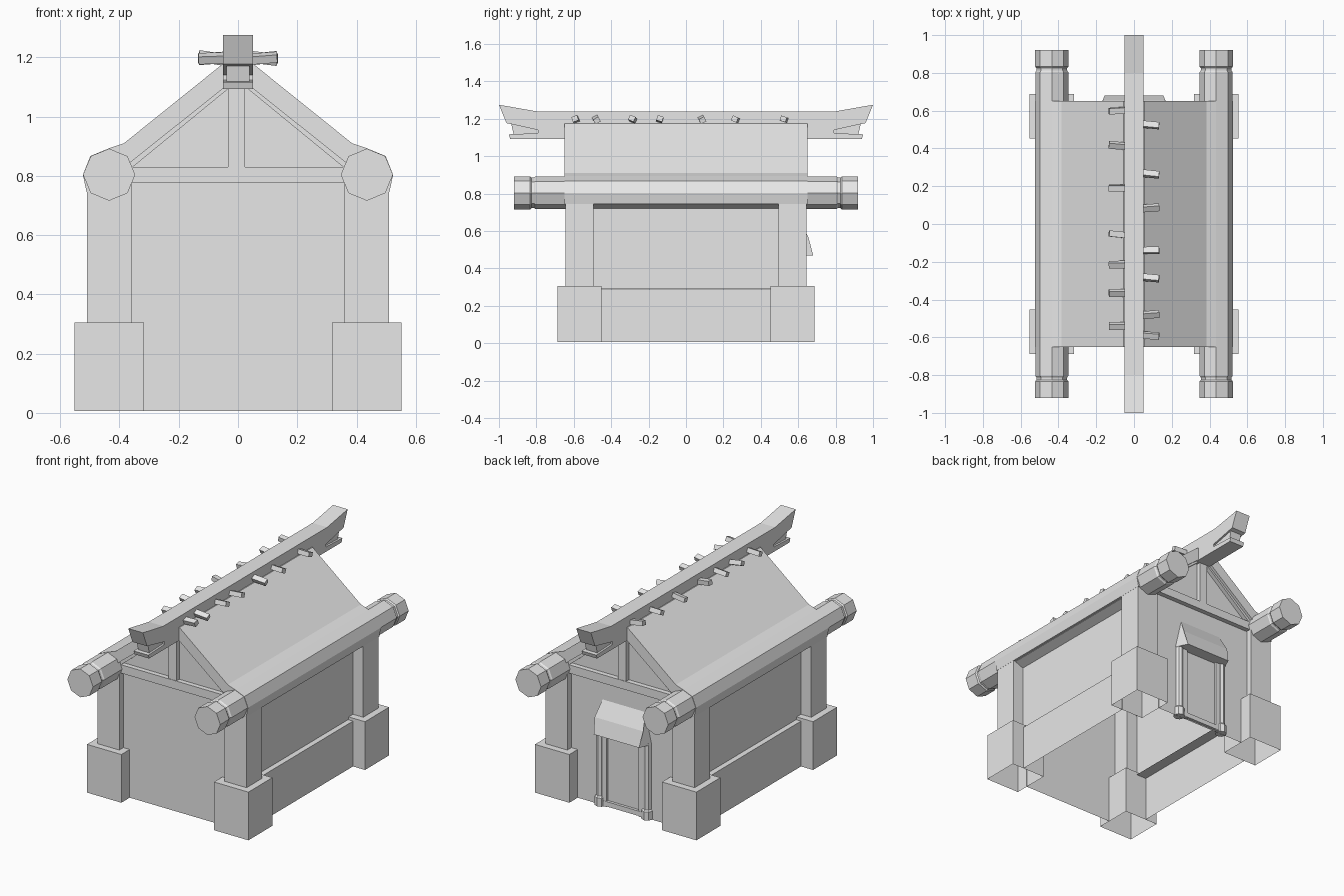
import bpy, bmesh, math, random
from mathutils import Matrix, Vector

random.seed(4)
cube = bpy.data.objects.get("Cube")
if cube:
    bpy.data.objects.remove(cube, do_unlink=True)

GREY = (0.8, 0.8, 0.8, 1)
mat = bpy.data.materials.new("plain_grey")
mat.use_nodes = True
mat.diffuse_color = GREY
mat.node_tree.nodes["Principled BSDF"].inputs["Base Color"].default_value = GREY

GROUND = 0.007


def finish(name, bm, open_below=None):
    """Store the mesh; faces lying wholly under open_below are left out."""
    bmesh.ops.recalc_face_normals(bm, faces=bm.faces)
    if open_below is not None:
        low = [f for f in bm.faces if all(v.co.z < open_below for v in f.verts)]
        bmesh.ops.delete(bm, geom=low, context="FACES")
    mesh = bpy.data.meshes.new(name)
    bm.to_mesh(mesh)
    bm.free()
    mesh.materials.append(mat)
    ob = bpy.data.objects.new(name, mesh)
    bpy.context.scene.collection.objects.link(ob)
    return ob


def box(name, x, y, z, open_below=None):
    """Box from (min, max) ranges."""
    bm = bmesh.new()
    bmesh.ops.create_cube(bm, size=1)
    for v in bm.verts:
        v.co = [r[0] if c < 0 else r[1] for r, c in zip((x, y, z), v.co)]
    return finish(name, bm, open_below)


def prism(name, profile, lo, hi, axis, open_below=None):
    """Extrude a profile: (x, z) points along y, or (y, z) points along x."""
    bm = bmesh.new()

    def place(p, t):
        return (p[0], t, p[1]) if axis == "y" else (t, p[0], p[1])
    face = bm.faces.new([bm.verts.new(place(p, lo)) for p in profile])
    ext = bmesh.ops.extrude_face_region(bm, geom=[face], use_keep_orig=True)
    shift = Vector((0, hi - lo, 0) if axis == "y" else (hi - lo, 0, 0))
    bmesh.ops.translate(bm, vec=shift,
                        verts=[g for g in ext["geom"] if isinstance(g, bmesh.types.BMVert)])
    return finish(name, bm, open_below)


def sheet(name, path, lo, hi):
    """Thin folded panel: an open (x, z) path swept along y."""
    bm = bmesh.new()
    rows = [[bm.verts.new((x, y, z)) for y in (lo, hi)] for x, z in path]
    for a, b in zip(rows, rows[1:]):
        bm.faces.new((a[0], a[1], b[1], b[0]))
    return finish(name, bm)


def turned(name, rings, centre, axis, sides=8):
    """Faceted turned piece from (distance, radius) rings along y or z."""
    bm = bmesh.new()
    loops = []
    for t, r in rings:
        loop = []
        for i in range(sides):
            a = math.tau * i / sides
            u, w = r * math.cos(a), r * math.sin(a)
            off = Vector((u, t, w) if axis == "y" else (u, w, t))
            loop.append(bm.verts.new(Vector(centre) + off))
        loops.append(loop)
    for a, b in zip(loops, loops[1:]):
        for i in range(sides):
            j = (i + 1) % sides
            bm.faces.new((a[i], a[j], b[j], b[i]))
    bm.faces.new(loops[0])
    bm.faces.new(loops[-1])
    return finish(name, bm)


def span(s, a, b):
    return (min(s * a, s * b), max(s * a, s * b))


def mirrored(points):
    return points + [(-u, v) for u, v in reversed(points)]


# Hollow body with gable ends, its end walls reaching down between the feet
prism("body_walls", mirrored([(0.318, GROUND), (0.318, 0.29), (0.44, 0.29),
                              (0.44, 0.8), (0.37, 0.845), (0.03, 1.11)]),
      -0.605, 0.605, "y", open_below=0.3)

for sx, side in ((1, "left"), (-1, "right")):
    # Plinth panel and ledge between the feet
    sheet(f"plinth_{side}", [(sx * 0.47, GROUND), (sx * 0.47, 0.287), (sx * 0.4, 0.287)],
          -0.455, 0.455)

    # Eave log with grooved ends
    half = [(0.805, 0.087), (0.813, 0.081), (0.825, 0.081), (0.833, 0.088), (0.92, 0.088)]
    rings = [(-t, r) for t, r in reversed(half)] + half
    turned(f"eave_log_{side}", rings, (sx * 0.435, 0, 0.804), "y")

    # Roof slope wrapping over the outside of the log
    slope = [(0, 1.175), (0.055, 1.175), (0.385, 0.91), (0.435, 0.893),
             (0.498, 0.867), (0.5235, 0.804), (0.511, 0.745), (0.48, 0.745),
             (0.435, 0.82), (0.37, 0.84), (0.05, 1.095), (0, 1.095)]
    prism(f"roof_{side}", [(sx * x, z) for x, z in slope], -0.65, 0.65, "y")

    for sy, end in ((-1, "front"), (1, "back")):
        box(f"foot_{end}_{side}", span(sx, 0.317, 0.552), span(sy, 0.452, 0.687),
            (GROUND, 0.305), open_below=0.1)
        box(f"post_{end}_{side}", span(sx, 0.36, 0.51), span(sy, 0.495, 0.645), (0.3, 0.8))
        rafter = [(0.388, 0.83), (0.355, 0.83), (0.035, 1.092), (0.06, 1.1)]
        prism(f"rafter_{end}_{side}", [(sx * x, z) for x, z in rafter],
              *span(sy, 0.6, 0.632), "y")

# Gable framing
for sy, end in ((-1, "front"), (1, "back")):
    box(f"tie_beam_{end}", (-0.37, 0.37), span(sy, 0.6, 0.635), (0.778, 0.83))
    box(f"king_post_{end}", (-0.033, 0.023), span(sy, 0.6, 0.632), (0.83, 1.1))

# Ridge beam with upswept, notched ends
ridge = [(0.94, 1.093), (0.948, 1.117), (0.79, 1.123), (0.79, 1.14),
         (0.96, 1.177), (1.0, 1.275), (0.8, 1.24)]
prism("ridge_beam", mirrored(ridge), -0.05, 0.05, "x")
for sy, end in ((-1, "front"), (1, "back")):
    filler = [(0.78, 1.11), (0.92, 1.11), (0.935, 1.175), (0.78, 1.15)]
    prism(f"ridge_filler_{end}", [(sy * y, z) for y, z in filler], -0.038, 0.038, "x")

# Uneven pegs along the ridge
PEGS = {1: (0.525, 0.265, 0.085, -0.14, -0.285, -0.48, -0.59),
        -1: (0.6, 0.415, 0.19, -0.055, -0.215, -0.365, -0.54)}
for sx, places in PEGS.items():
    for n, y in enumerate(places):
        bm = bmesh.new()
        bmesh.ops.create_cube(bm, size=1)
        spin = Matrix.Rotation(random.uniform(-0.6, 0.6), 4, "X")
        yaw = Matrix.Rotation(random.uniform(-0.12, 0.12), 4, "Z")
        pitch = Matrix.Rotation(random.uniform(-0.2, 0.2), 4, "Y")
        size = Matrix.Diagonal((0.1, 0.032, 0.028, 1))
        bm.transform(Matrix.Translation((sx * 0.083, y, 1.197)) @ yaw @ pitch @ spin @ size)
        finish(f"ridge_peg_{'left' if sx > 0 else 'right'}_{n + 1}", bm)

# Back doorway: hood tapering outward, columns, frame and sill
hood = prism("door_hood", [(0.6, 0.47), (0.68, 0.47), (0.655, 0.565), (0.605, 0.66), (0.6, 0.66)],
             -1, 1, "x")
for v in hood.data.vertices:
    taper = 0.155 + (0.68 - v.co.y) * 0.45
    v.co.x *= 0.147 if v.co.z > 0.6 else taper
for sx, side in ((1, "left"), (-1, "right")):
    turned(f"door_column_{side}",
           [(0.008, 0.034), (0.06, 0.034), (0.07, 0.026), (0.48, 0.026)],
           (sx * 0.16, 0.605, 0), "z")
    box(f"door_jamb_{side}", span(sx, 0.11, 0.14), (0.6, 0.62), (0.01, 0.48))
box("door_sill", (-0.15, 0.15), (0.6, 0.622), (0.015, 0.045))
